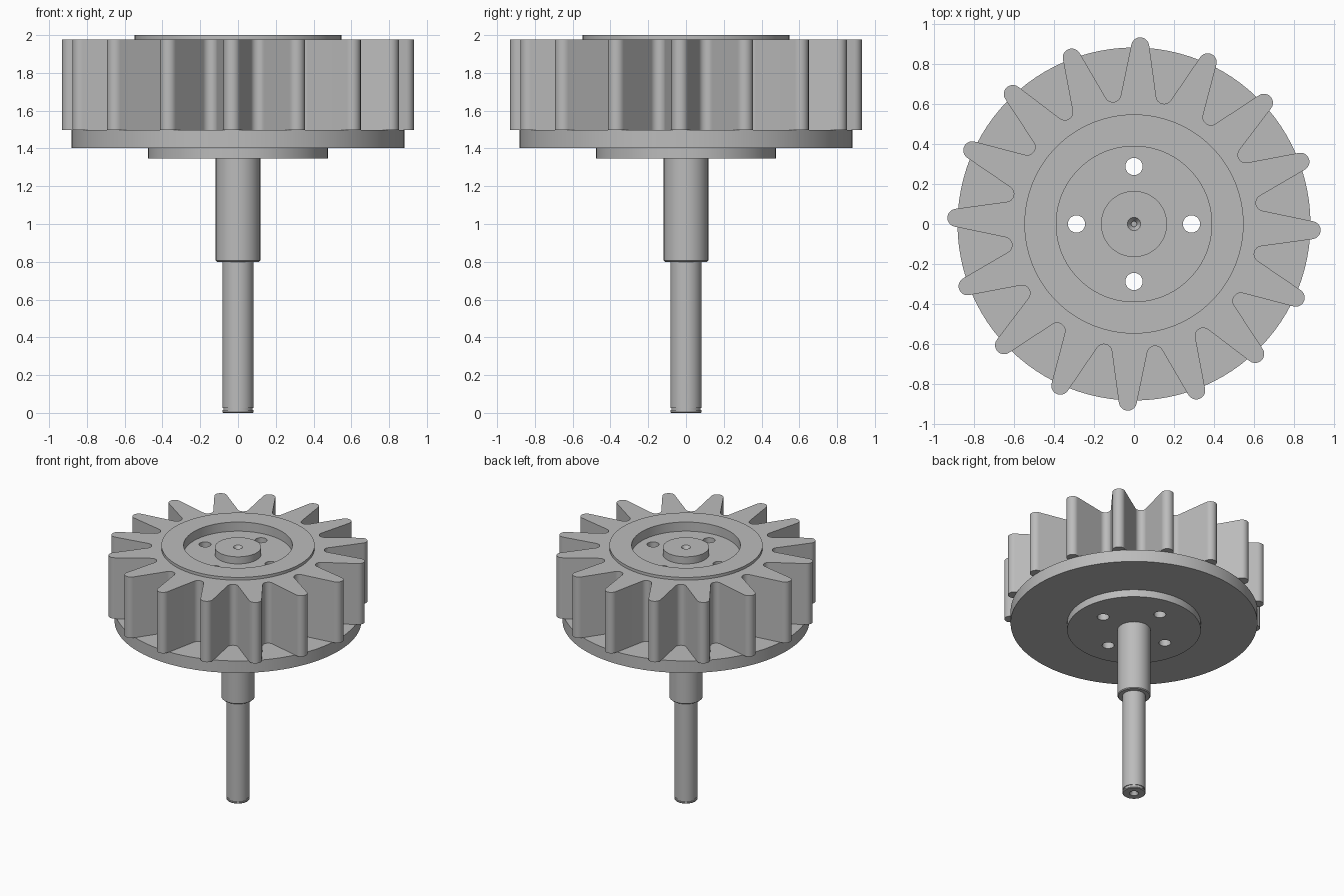
import bpy, bmesh
from math import pi, sin, cos, acos, atan2, hypot, radians
from mathutils import Matrix

if "Cube" in bpy.data.objects:
    bpy.data.objects.remove(bpy.data.objects["Cube"], do_unlink=True)

steel = bpy.data.materials.new("grey steel")
steel.use_nodes = True
grey = (0.5, 0.5, 0.5, 1)
steel.diffuse_color = grey
steel.node_tree.nodes["Principled BSDF"].inputs["Base Color"].default_value = grey


def finish(name, bm):
    bmesh.ops.recalc_face_normals(bm, faces=bm.faces)
    mesh = bpy.data.meshes.new(name)
    bm.to_mesh(mesh)
    bm.free()
    mesh.materials.append(steel)
    ob = bpy.data.objects.new(name, mesh)
    bpy.context.collection.objects.link(ob)
    return ob


def prism(name, outline, z0, z1, matrix=Matrix()):
    """Extrude a flat outline from z0 to z1."""
    bm = bmesh.new()
    face = bm.faces.new([bm.verts.new((x, y, z0)) for x, y in outline])
    top = bmesh.ops.extrude_face_region(bm, geom=[face])["geom"]
    verts = [v for v in top if isinstance(v, bmesh.types.BMVert)]
    bmesh.ops.translate(bm, verts=verts, vec=(0, 0, z1 - z0))
    bm.transform(matrix)
    return finish(name, bm)


def arc(cx, cy, r, a0, a1, n):
    return [(cx + r * cos(a0 + (a1 - a0) * i / n), cy + r * sin(a0 + (a1 - a0) * i / n))
            for i in range(n + 1)]


def cylinder(name, r, z0, z1, x=0, y=0, n=96):
    return prism(name, arc(x, y, r, 0, 2 * pi, n)[:-1], z0, z1)


def lathe(name, profile, n=64):
    """Spin an (r, z) profile around the z axis."""
    bm = bmesh.new()
    verts = [bm.verts.new((r, 0, z)) for r, z in profile]
    edges = [bm.edges.new(pair) for pair in zip(verts, verts[1:])]
    bmesh.ops.spin(bm, geom=verts + edges, axis=(0, 0, 1), cent=(0, 0, 0),
                   angle=2 * pi, steps=n)
    bmesh.ops.remove_doubles(bm, verts=bm.verts, dist=0.0001)
    return finish(name, bm)


def cut(ob, cutters):
    bpy.context.view_layer.objects.active = ob
    for c in cutters:
        mod = ob.modifiers.new("cut", "BOOLEAN")
        mod.operation, mod.solver, mod.object = "DIFFERENCE", "EXACT", c
        bpy.ops.object.modifier_apply(modifier=mod.name)


def gear_outline(teeth, tip_r, tip_round, root_r, root_round, start):
    """Straight-flanked teeth with round tips and round valleys."""
    half = pi / teeth
    tx = tip_r - tip_round
    vr = root_r + root_round
    vx, vy = vr * cos(half), vr * sin(half)
    dx, dy = vx - tx, vy
    flank = atan2(dy, dx) - acos((tip_round + root_round) / hypot(dx, dy))
    tooth = arc(tx, 0, tip_round, -flank, flank, 10)
    tooth += arc(vx, vy, root_round, flank + pi, 2 * half + pi - flank, 8)
    points = []
    for i in range(teeth):
        a = start + 2 * half * i
        points += [(x * cos(a) - y * sin(a), x * sin(a) + y * cos(a)) for x, y in tooth]
    return points


# Rotor: hub flange, back plate, toothed body and raised rim
hub = cylinder("hub_flange", 0.477, 1.346, 1.403)
plate = cylinder("back_plate", 0.881, 1.403, 1.498)
gear = prism("toothed_body", gear_outline(16, 0.932, 0.045, 0.617, 0.04, radians(-2)),
             1.498, 1.978)
rim = cylinder("raised_rim", 0.547, 1.978, 2.0)

# Recess and four through holes
recess = cylinder("recess_cutter", 0.388, 1.928, 2.1)
holes = [cylinder("hole_cutter", 0.043, 1.2, 2.1, 0.287 * cos(a), 0.287 * sin(a), 32)
         for a in (0, pi / 2, pi, 3 * pi / 2)]
cut(hub, holes)
cut(plate, holes)
cut(gear, [recess] + holes)
cut(rim, [recess])

# Stepped shaft with centre-drilled ends, retaining groove and top boss
shaft = lathe("stepped_shaft", [
    (0, 0.07), (0.014, 0.06), (0.014, 0.03), (0.033, 0), (0.078, 0), (0.083, 0.005),
    (0.083, 0.014), (0.077, 0.014), (0.077, 0.027), (0.083, 0.027), (0.083, 0.8),
    (0.112, 0.8), (0.118, 0.806), (0.118, 1.9), (0.165, 1.9), (0.165, 1.984),
    (0.033, 1.984), (0.014, 1.954), (0.014, 1.92), (0, 1.91)])

# Keyway slot with round ends on the left side of the shaft
slot = arc(0.115, 0, 0.026, -pi / 2, pi / 2, 12) + arc(0.713, 0, 0.026, pi / 2, 3 * pi / 2, 12)
slot = [(-x, y) for x, y in arc(-0.115, 0, 0.026, -pi / 2, pi / 2, 12)
        + arc(-0.713, 0, 0.026, pi / 2, 3 * pi / 2, 12)]
turn = Matrix.Rotation(radians(-9), 4, "Z") @ Matrix.Rotation(-pi / 2, 4, "Y")
key = prism("keyway_cutter", slot, -0.15, -0.052, turn)
cut(shaft, [key])

for helper in holes + [recess, key]:
    bpy.data.objects.remove(helper, do_unlink=True)

# Smooth the round walls and keep the edges sharp
for ob in (hub, plate, gear, rim, shaft):
    bpy.ops.object.select_all(action="DESELECT")
    ob.select_set(True)
    bpy.context.view_layer.objects.active = ob
    bpy.ops.object.shade_smooth_by_angle(angle=radians(30))
